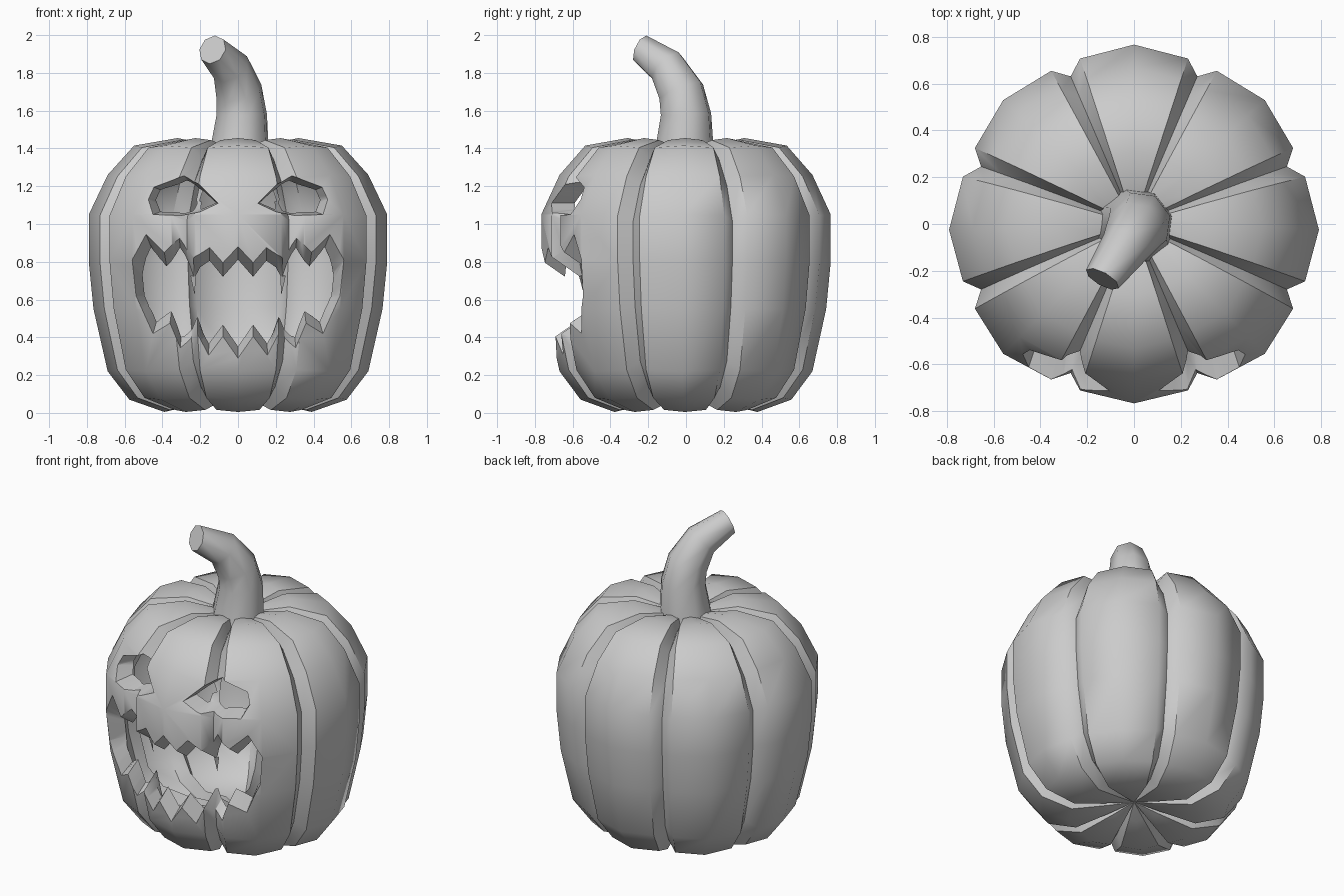
import bpy, bmesh
from math import sin, cos, pi, radians
from mathutils import Vector
from mathutils.bvhtree import BVHTree

if "Cube" in bpy.data.objects:
    bpy.data.objects.remove(bpy.data.objects["Cube"])

MID = 0.73  # height the lobes are scaled about


def make_object(name, bm):
    bmesh.ops.recalc_face_normals(bm, faces=bm.faces)
    me = bpy.data.meshes.new(name)
    bm.to_mesh(me)
    ob = bpy.data.objects.new(name, me)
    bpy.context.collection.objects.link(ob)
    return ob


def bridge(bm, a, b):
    n = len(a)
    for i in range(n):
        bm.faces.new((a[i], a[(i + 1) % n], b[(i + 1) % n], b[i]))


def smooth(ob, angle):
    bpy.ops.object.select_all(action='DESELECT')
    ob.select_set(True)
    bpy.context.view_layer.objects.active = ob
    bpy.ops.object.shade_smooth_by_angle(angle=radians(angle))


# Lobed body: one meridian profile, eight lobes of four strips each
PROFILE = [(.15, .06), (.39, .005), (.575, .07), (.69, .22), (.765, .55), (.79, .8),
           (.79, 1.05), (.69, 1.26), (.55, 1.415), (.32, 1.455), (.14, 1.42)]
STRIPS = [(-22.5, .895), (-17.5, .97), (0, 1), (17.5, .97)]


def lobed_body():
    bm = bmesh.new()
    rings = []
    for r, z in PROFILE:
        ring = []
        for k in range(8):
            for da, s in STRIPS:
                a = radians(45 * k + da)
                x, y = r * s * cos(a), r * s * sin(a) * .97
                zs = s if abs(da) > 20 else (1 + s) / 2
                ring.append(bm.verts.new((x, y - .04 * x * x, MID + (z - MID) * zs)))
        rings.append(ring)
    for a, b in zip(rings, rings[1:]):
        bridge(bm, a, b)
    for ring, z in ((rings[0], .11), (rings[-1], 1.36)):
        pole = bm.verts.new((0, 0, z))
        for i in range(len(ring)):
            bm.faces.new((ring[i], ring[(i + 1) % len(ring)], pole))
    bmesh.ops.recalc_face_normals(bm, faces=bm.faces)
    return bm


bm = lobed_body()
tree = BVHTree.FromBMesh(bm)
body = make_object("pumpkin_body", bm)

# Hollow inside: thick at the carved front, thin elsewhere
bm = lobed_body()
for v in bm.verts:
    s = .87 if v.co.y < -.1 else .98
    v.co = Vector((v.co.x * s, v.co.y * s, MID + (v.co.z - MID) * s))
cutters = [make_object("cavity_cutter", bm)]


# Tapered cutters that follow the curved skin
def opening_cutter(name, outline, inset):
    pts = []
    for i, p in enumerate(outline):
        q = outline[(i + 1) % len(outline)]
        for t in (0, 1 / 3, 2 / 3):
            pts.append((p[0] + (q[0] - p[0]) * t, p[1] + (q[1] - p[1]) * t))
    bm = bmesh.new()
    front, mid, back = [], [], []
    for x, z in pts:
        hit = tree.ray_cast(Vector((x, -2, z)), Vector((0, 1, 0)))[0]
        ix, iz = inset(x, z)
        step = Vector((ix - x, .1, iz - z))
        start = hit - step * .03
        front.append(bm.verts.new((start.x, -1.2, start.z)))
        mid.append(bm.verts.new(start))
        back.append(bm.verts.new(hit + step * 1.4))
    bridge(bm, front, mid)
    bridge(bm, mid, back)
    caps = [bm.faces.new(front), bm.faces.new(back)]
    for f in caps:
        f.normal_update()
    bmesh.ops.triangulate(bm, faces=caps)
    cutters.append(make_object(name, bm))


# Mouth: right half of the zigzag, mirrored
half = [(0, .88), (.08, .795), (.15, .875), (.235, .82), (.31, .925), (.39, .85), (.487, .945),
        (.56, .81), (.54, .62), (.45, .42), (.36, .475), (.305, .345), (.215, .42),
        (.155, .305), (.08, .405), (0, .29)]
mouth = half + [(-x, z) for x, z in half[-2:0:-1]]


def mouth_inset(x, z):
    return x * (1 - .5 * abs(x) ** 3), z - .07 * max(-1, min(1, (z - .62) / .15))


opening_cutter("mouth_cutter", mouth, mouth_inset)

# Eyes: pointed inner corners, mirrored
eye = [(.105, 1.11), (.2, 1.205), (.285, 1.255), (.445, 1.195), (.475, 1.13),
       (.45, 1.05), (.3, 1.045), (.2, 1.065)]
for side in (1, -1):
    opening_cutter("eye_cutter", [(side * x, z) for x, z in eye],
                   lambda x, z: (side * .17 + (x - side * .17) * .88, 1.12 + (z - 1.12) * .82))

# Carve
bpy.context.view_layer.objects.active = body
for c in cutters:
    c.hide_render = True
    m = body.modifiers.new("carve", 'BOOLEAN')
    m.operation, m.solver, m.object = 'DIFFERENCE', 'EXACT', c
    bpy.ops.object.modifier_apply(modifier=m.name)
for c in cutters:
    bpy.data.objects.remove(c)
smooth(body, 50)

# Curved eight-sided stem
path = [((.005, -.01, 1.36), .165), ((.02, 0, 1.58), .138), ((.005, -.025, 1.7), .127),
        ((-.04, -.1, 1.83), .105), ((-.135, -.235, 1.923), .08)]
centres = [Vector(p) for p, r in path]
tangents = [Vector((0, 0, 1))] + [(centres[i + 1] - centres[i - 1]).normalized() for i in (1, 2, 3)]
tangents.append(Vector((-.45, -.8, .35)).normalized())
bm = bmesh.new()
rings = []
for c, t, (_, r) in zip(centres, tangents, path):
    u = (Vector((.87, -.5, 0)) - t * t.dot(Vector((.87, -.5, 0)))).normalized()
    w = t.cross(u)
    rings.append([bm.verts.new(c + r * (u * cos(k * pi / 4) + w * sin(k * pi / 4))) for k in range(8)])
for a, b in zip(rings, rings[1:]):
    bridge(bm, a, b)
bm.faces.new(rings[0])
bm.faces.new(rings[-1])
smooth(make_object("stem", bm), 50)
